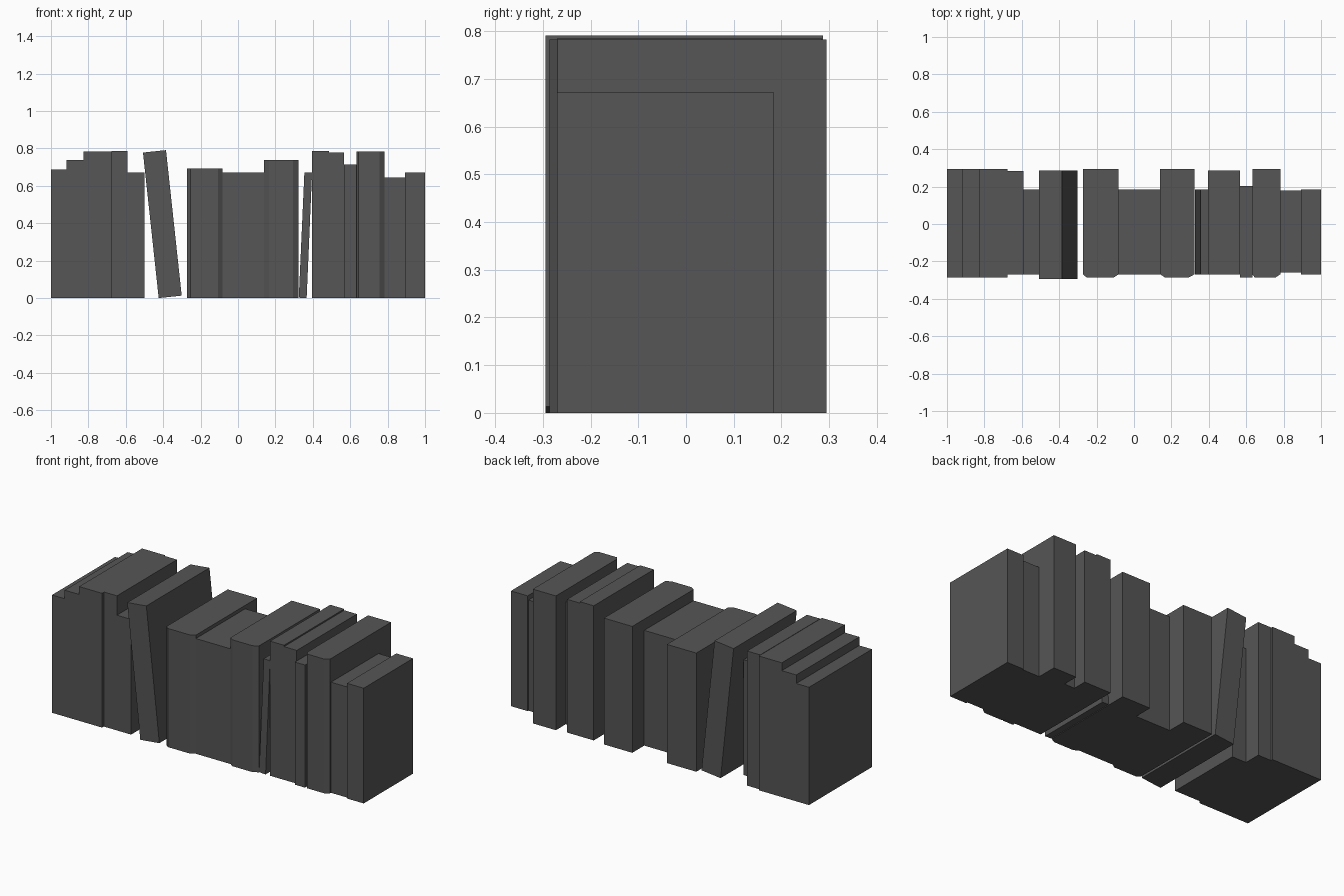
import bpy, bmesh

if "Cube" in bpy.data.objects:
    bpy.data.objects.remove(bpy.data.objects["Cube"])

# Dark grey covers
cover = bpy.data.materials.new("dark_cover")
cover.diffuse_color = (0.092, 0.092, 0.092, 1)
cover.use_nodes = True
cover.node_tree.nodes["Principled BSDF"].inputs["Base Color"].default_value = cover.diffuse_color


def prism(name, foot, top, height):
    """Solid with matching bottom and top outlines (x, y, z offset)."""
    bm = bmesh.new()
    lo = [bm.verts.new(p) for p in foot]
    hi = [bm.verts.new((x, y, z + height)) for x, y, z in top]
    n = len(lo)
    bm.faces.new(lo[::-1])
    bm.faces.new(hi)
    for i in range(n):
        j = (i + 1) % n
        bm.faces.new((lo[i], lo[j], hi[j], hi[i]))
    bmesh.ops.recalc_face_normals(bm, faces=bm.faces)
    mesh = bpy.data.meshes.new(name)
    bm.to_mesh(mesh)
    bm.free()
    mesh.materials.append(cover)
    bpy.context.collection.objects.link(bpy.data.objects.new(name, mesh))


def book(name, x0, x1, y0, y1, height, left=0.0, right=0.0):
    """Upright book; left / right bevel the spine edges."""
    pts = [(x0, y1), (x0, y0 + (0.017 if left else 0))]
    if left:
        pts.append((x0 + left, y0))
    if right:
        pts.append((x1 - right, y0))
    pts += [(x1, y0 + (0.017 if right else 0)), (x1, y1)]
    outline = [(x, y, 0) for x, y in pts]
    prism(name, outline, outline, height)


def leaning_book(name, y0, y1, bl, br, tl, tr):
    """Tilted book from its four front corners (x, z)."""
    foot = [(bl[0], y0, bl[1]), (br[0], y0, br[1]), (br[0], y1, br[1]), (bl[0], y1, bl[1])]
    top = [(tl[0], y0, tl[1]), (tr[0], y0, tr[1]), (tr[0], y1, tr[1]), (tl[0], y1, tl[1])]
    prism(name, foot, top, 0)


# Upright books: x0, x1, spine y, back y, height, left bevel, right bevel
books = [
    (-1.0, -0.918, -0.286, 0.295, 0.687),
    (-0.918, -0.825, -0.286, 0.295, 0.737),
    (-0.825, -0.677, -0.286, 0.295, 0.783),
    (-0.677, -0.592, -0.27, 0.283, 0.785),
    (-0.592, -0.501, -0.27, 0.185, 0.672),
    (-0.273, -0.083, -0.286, 0.295, 0.692, 0.02, 0.025),
    (-0.083, 0.14, -0.27, 0.185, 0.672),
    (0.14, 0.323, -0.286, 0.295, 0.737, 0.025, 0.03),
    (0.396, 0.486, -0.27, 0.285, 0.785),
    (0.486, 0.568, -0.27, 0.285, 0.777),
    (0.568, 0.633, -0.286, 0.203, 0.715),
    (0.633, 0.782, -0.286, 0.295, 0.783, 0.012, 0.025),
    (0.782, 0.892, -0.26, 0.178, 0.645),
    (0.892, 1.0, -0.27, 0.185, 0.672),
]
for i, b in enumerate(books, 1):
    book(f"book_{i}", *b)

# Two books leaning to the side
leaning_book("leaning_thick_book", -0.295, 0.287,
             (-0.424, 0.0), (-0.301, 0.013), (-0.508, 0.778), (-0.385, 0.791))
leaning_book("leaning_thin_book", -0.27, 0.185,
             (0.325, 0.002), (0.367, 0.0), (0.355, 0.672), (0.396, 0.67))
